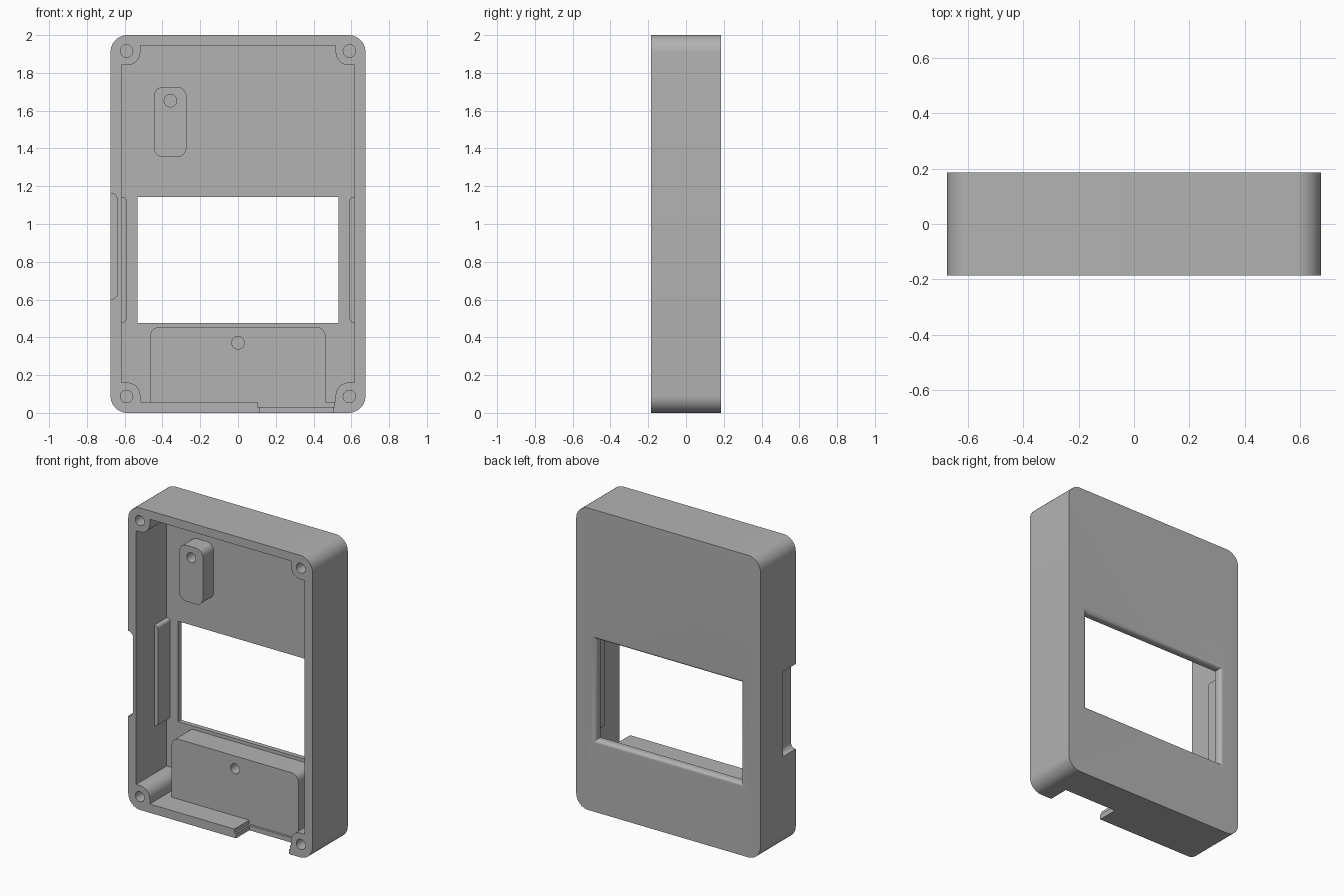
import bpy, bmesh, math
from mathutils import Vector

if "Cube" in bpy.data.objects:
    bpy.data.objects.remove(bpy.data.objects["Cube"])

FRONT, BACK, PANEL = -0.185, 0.185, 0.135   # PANEL: inner face of the back panel

grey = bpy.data.materials.new("plain grey")
grey.use_nodes = True
grey.diffuse_color = (0.45, 0.45, 0.45, 1)
grey.node_tree.nodes["Principled BSDF"].inputs["Base Color"].default_value = (0.45, 0.45, 0.45, 1)


def rounded(corners, steps=10):
    """Outline in x, z with every corner (x, z, radius) turned into an arc."""
    out = []
    for i, (x, z, r) in enumerate(corners):
        p = Vector((x, z))
        if r == 0:
            out.append(p)
            continue
        a = (Vector(corners[i - 1][:2]) - p).normalized()
        b = (Vector(corners[(i + 1) % len(corners)][:2]) - p).normalized()
        centre = p + (a + b) * r          # all corners are square
        for k in range(steps + 1):
            t = k / steps * math.pi / 2
            out.append(centre - b * r * math.cos(t) - a * r * math.sin(t))
    return out


def rect(x0, x1, z0, z1, low=0, high=0):
    return rounded([(x0, z0, low), (x1, z0, low), (x1, z1, high), (x0, z1, high)])


def circle(x, z, r=0.033, n=32):
    return [Vector((x + r * math.cos(k * math.tau / n), z + r * math.sin(k * math.tau / n)))
            for k in range(n)]


def loft(name, rings):
    """Solid through outlines given as (y, outline)."""
    bm = bmesh.new()
    loops = [[bm.verts.new((p.x, y, p.y)) for p in pts] for y, pts in rings]
    n = len(loops[0])
    bm.faces.new(loops[0])
    bm.faces.new(loops[-1])
    for a, b in zip(loops, loops[1:]):
        for i in range(n):
            j = (i + 1) % n
            bm.faces.new((a[i], a[j], b[j], b[i]))
    bmesh.ops.recalc_face_normals(bm, faces=bm.faces)
    mesh = bpy.data.meshes.new(name)
    bm.to_mesh(mesh)
    bm.free()
    mesh.materials.append(grey)
    ob = bpy.data.objects.new(name, mesh)
    bpy.context.collection.objects.link(ob)
    return ob


def prism(name, outline, y0, y1):
    return loft(name, [(y0, outline), (y1, outline)])


def select(ob):
    bpy.ops.object.select_all(action='DESELECT')
    ob.select_set(True)
    bpy.context.view_layer.objects.active = ob


def cut(ob, cutter):
    cutter.hide_render = True
    mod = ob.modifiers.new("cut", 'BOOLEAN')
    mod.operation, mod.solver, mod.object = 'DIFFERENCE', 'EXACT', cutter
    select(ob)
    bpy.ops.object.modifier_apply(modifier=mod.name)
    bpy.data.objects.remove(cutter)


def smooth(ob):
    select(ob)
    bpy.ops.object.shade_smooth_by_angle(angle=math.radians(30))


# Case shell
shell = prism("case_shell", rect(-0.675, 0.675, 0, 2, 0.09, 0.09), FRONT, BACK)

# Cavity that leaves a rounded screw post in each corner
X, XP, Z0, Z1, P, R = 0.617, 0.517, 0.058, 1.944, 0.103, 0.07
cavity = rounded([
    (-XP, Z0, 0), (XP, Z0, 0), (XP, Z0 + P, R), (X, Z0 + P, 0),
    (X, Z1 - P, 0), (XP, Z1 - P, R), (XP, Z1, 0), (-XP, Z1, 0),
    (-XP, Z1 - P, R), (-X, Z1 - P, 0), (-X, Z0 + P, 0), (-XP, Z0 + P, R)])
cut(shell, prism("cavity_cutter", cavity, -0.3, PANEL))

# Window, rounded outwards on the back
flare = 0.025
rings = [(0.0, 0.0)]
for k in range(9):
    t = k / 8 * math.pi / 2
    rings.append((BACK - flare + flare * math.sin(t), flare * (1 - math.cos(t))))
rings.append((0.25, flare))
cut(shell, loft("window_cutter", [
    (y, rect(-0.533, 0.533, 0.477, 1.142) if f == 0 else
     rect(-0.533 - f, 0.533 + f, 0.477 - f, 1.142 + f)) for y, f in rings]))

# Screw holes in the corner posts
for x in (-0.59, 0.59):
    for z in (0.087, 1.916):
        cut(shell, prism("hole_cutter", circle(x, z), -0.3, 0.1))

# Recess in the outside of the right wall
recess = rounded([(-0.8, 0.6, 0), (-0.639, 0.6, 0.036), (-0.639, 1.163, 0.036), (-0.8, 1.163, 0)])
cut(shell, prism("side_recess_cutter", recess, -0.3, -0.05))

# Stepped slot in the bottom wall
cut(shell, prism("slot_outer_cutter", rect(0.115, 0.505, -0.1, 0.1), -0.3, -0.045))
cut(shell, prism("slot_inner_cutter", rect(0.103, 0.512, 0.032, 0.1), -0.3, -0.03))
smooth(shell)

# Mounting blocks with screw holes
lower = prism("lower_mounting_block", rect(-0.465, 0.463, 0.04, 0.455, 0, 0.05), -0.03, PANEL + 0.01)
cut(lower, prism("hole_cutter", circle(0, 0.371), -0.3, 0.1))
upper = prism("upper_mounting_block", rect(-0.445, -0.273, 1.354, 1.726, 0.05, 0.05), 0.022, PANEL + 0.01)
cut(upper, prism("hole_cutter", circle(-0.358, 1.653), -0.3, 0.11))
smooth(lower)
smooth(upper)

# Ribs on the inside of both side walls
for side, s in (("left", 1), ("right", -1)):
    rib = rounded([(s * 0.625, 0.478, 0), (s * 0.591, 0.478, 0.02),
                   (s * 0.591, 1.144, 0.02), (s * 0.625, 1.144, 0)])
    smooth(prism(side + "_wall_rib", rib, 0.005, PANEL + 0.01))
